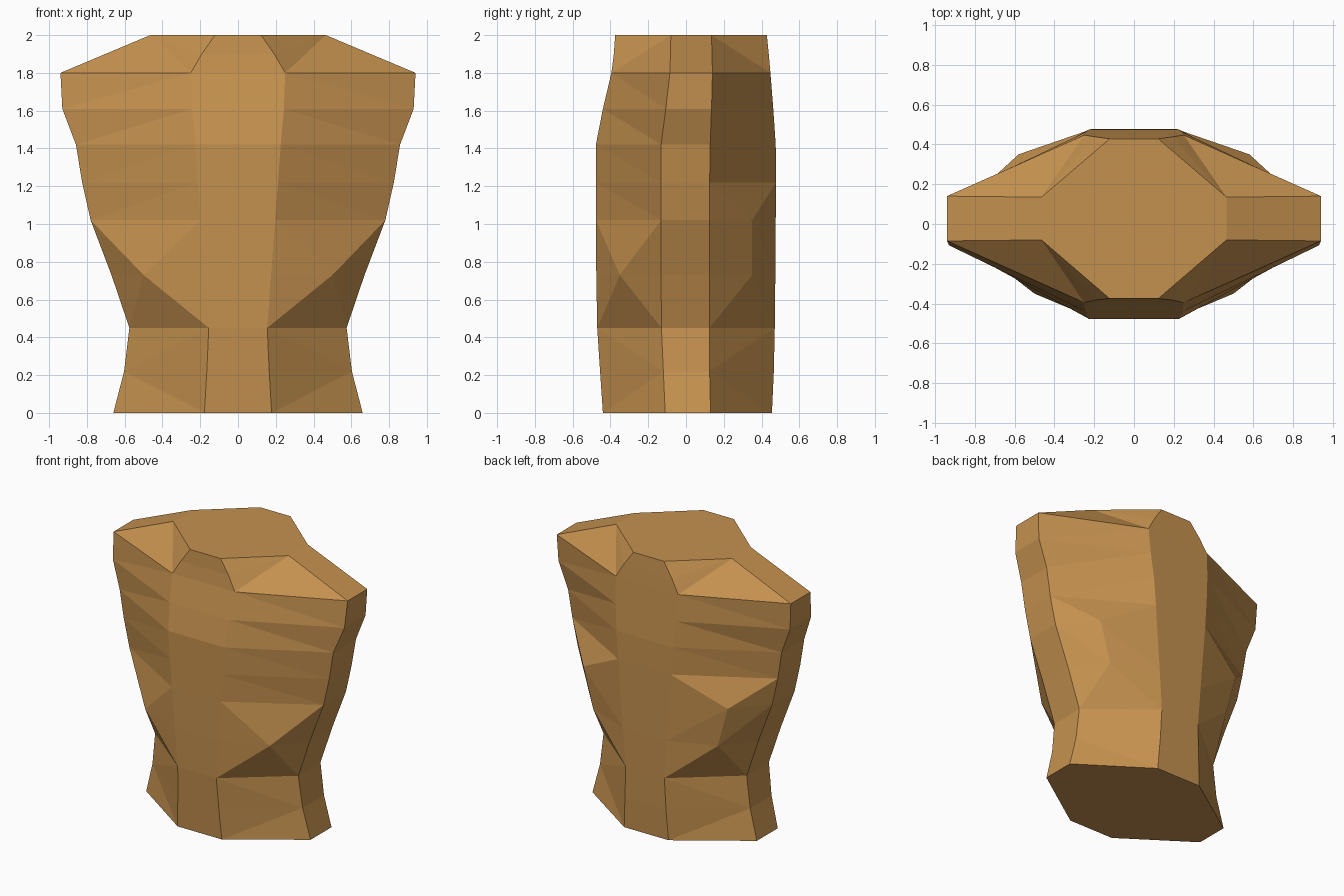
import bpy, bmesh

if "Cube" in bpy.data.objects:
    bpy.data.objects.remove(bpy.data.objects["Cube"])

tan = bpy.data.materials.new("tan")
tan.diffuse_color = (0.56, 0.285, 0.078, 1)
tan.use_nodes = True
tan.node_tree.nodes["Principled BSDF"].inputs["Base Color"].default_value = tan.diffuse_color

# z, centre strip half width, front y, back y, side half width, side front y, side back y
RINGS = [
    (0.00, 0.178, -0.44, 0.455, 0.66, -0.11, 0.13),
    (0.22, 0.165, -0.455, 0.465, 0.603, -0.12, 0.125),
    (0.45, 0.155, -0.47, 0.47, 0.575, -0.13, 0.125),
    (0.73, 0.175, -0.475, 0.473, 0.67, -0.132, 0.125),
    (1.02, 0.197, -0.477, 0.475, 0.78, -0.132, 0.125),
    (1.22, 0.212, -0.477, 0.477, 0.825, -0.132, 0.125),
    (1.42, 0.226, -0.477, 0.475, 0.858, -0.132, 0.128),
    (1.61, 0.243, -0.44, 0.462, 0.93, -0.107, 0.135),
    (1.80, 0.250, -0.395, 0.447, 0.94, -0.085, 0.14),
    (2.00, 0.122, -0.375, 0.428, 0.465, -0.08, 0.135),
]
TOP = len(RINGS) - 1

bm = bmesh.new()
strip, side = {}, {}          # vertices keyed by (x sign, y sign, ring)
for i, (z, cw, fy, by, sw, sf, sb) in enumerate(RINGS):
    for sx in (-1, 1):
        for sy in (-1, 1):
            strip[sx, sy, i] = bm.verts.new((sx * cw, fy if sy < 0 else by, z))
            side[sx, sy, i] = bm.verts.new((sx * sw, sf if sy < 0 else sb, z))


def face(*verts):
    bm.faces.new(verts)


# Sloping corner panels, with a pinched waist
neck = {}
for sx in (-1, 1):
    for sy in (-1, 1):
        F = [strip[sx, sy, i] for i in range(TOP + 1)]
        S = [side[sx, sy, i] for i in range(TOP + 1)]
        face(F[0], S[0], S[1])
        face(F[0], S[1], F[1])
        face(F[1], S[1], F[2])
        face(S[1], S[2], F[2])
        waist = bm.verts.new((sx * 0.5, sy * 0.35, 0.73))
        face(F[2], S[2], waist)
        face(S[2], S[3], waist)
        face(F[2], waist, F[3])
        if sy < 0:
            face(F[3], waist, F[4])
            face(waist, S[3], S[4])
            face(waist, S[4], F[4])
            first = 4
        else:
            # The back has a second bulging point above the waist
            rib = bm.verts.new((sx * 0.58, 0.35, 1.02))
            face(F[3], waist, rib)
            face(F[3], rib, F[4])
            face(waist, S[3], S[4])
            face(waist, S[4], rib)
            face(F[4], rib, F[5])
            face(rib, S[4], S[5])
            face(rib, S[5], F[5])
            first = 5
        for i in range(first, TOP - 1):
            face(F[i], S[i], F[i + 1])
            face(S[i], S[i + 1], F[i + 1])
        # Shoulder slope up to the neck opening
        n = bm.verts.new((sx * 0.192, -0.382 if sy < 0 else 0.438, 1.9))
        neck[sx, sy] = n
        face(F[TOP - 1], S[TOP - 1], S[TOP])
        face(F[TOP - 1], S[TOP], n)
        face(n, S[TOP], F[TOP])

# Chest and back strips
for sy in (-1, 1):
    left = [strip[-1, sy, i] for i in range(TOP)] + [neck[-1, sy], strip[-1, sy, TOP]]
    right = [strip[1, sy, i] for i in range(TOP)] + [neck[1, sy], strip[1, sy, TOP]]
    for i in range(len(left) - 1):
        face(left[i], right[i], right[i + 1], left[i + 1])

# Flanks
for sx in (-1, 1):
    for i in range(TOP):
        face(side[sx, -1, i], side[sx, 1, i], side[sx, 1, i + 1], side[sx, -1, i + 1])

# Flat top and bottom
for i in (0, TOP):
    face(strip[-1, -1, i], strip[1, -1, i], side[1, -1, i], side[1, 1, i],
         strip[1, 1, i], strip[-1, 1, i], side[-1, 1, i], side[-1, -1, i])

bmesh.ops.recalc_face_normals(bm, faces=bm.faces[:])
mesh = bpy.data.meshes.new("torso")
bm.to_mesh(mesh)
bm.free()
mesh.materials.append(tan)
torso = bpy.data.objects.new("torso", mesh)
bpy.context.collection.objects.link(torso)
